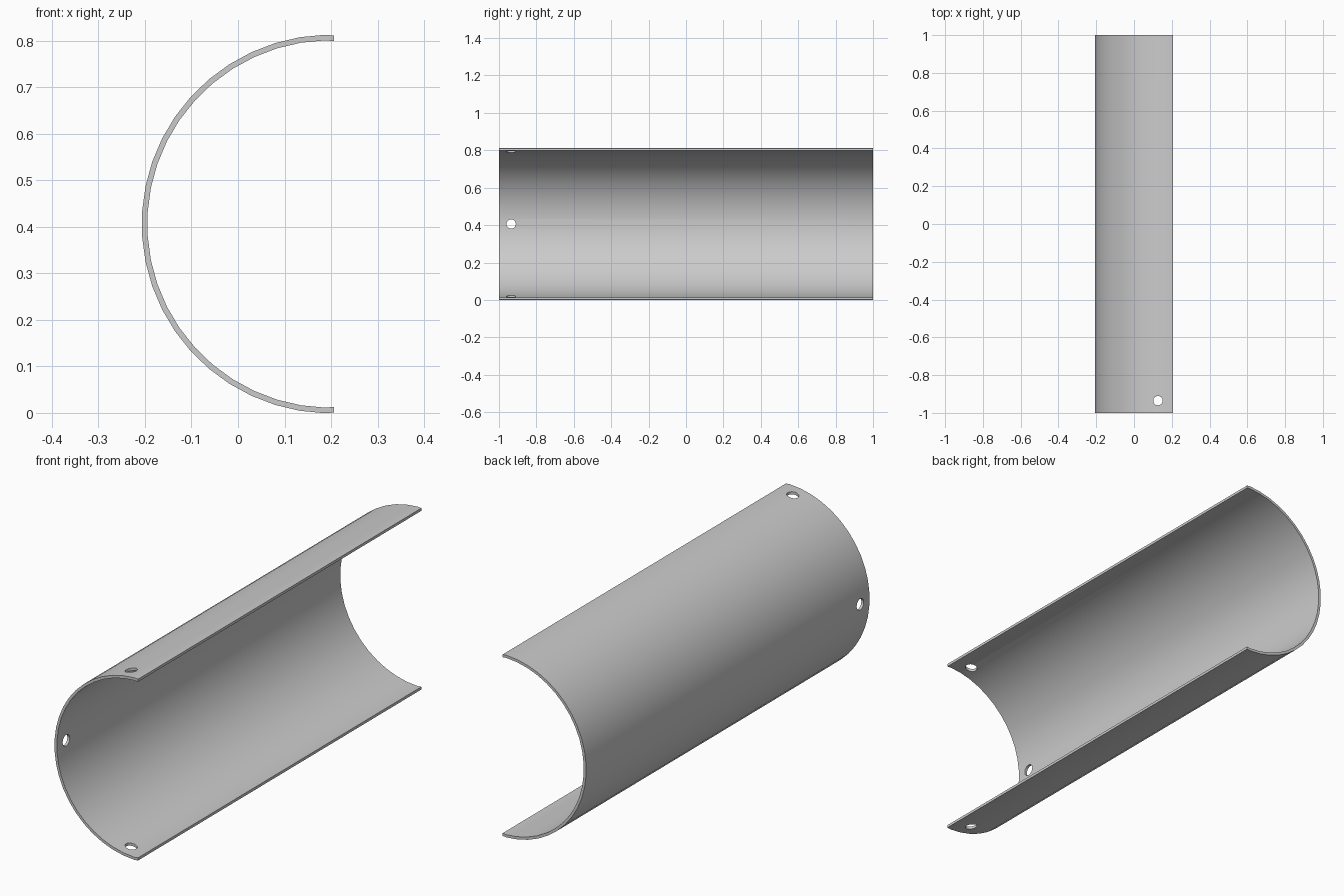
import bpy
import bmesh
from math import radians, sin, cos

if "Cube" in bpy.data.objects:
    bpy.data.objects.remove(bpy.data.objects["Cube"])

OUTER, INNER = 0.407, 0.395
CX, CZ = 0.2, 0.406
LIP_X = 0.206
HOLE_Y, HOLE_R = -0.935, 0.025
SEGMENTS = 23
START = 1.8

# Plain grey for the whole shell
grey = bpy.data.materials.new("plain_grey")
grey.use_nodes = True
colour = (0.6, 0.6, 0.6, 1)
grey.diffuse_color = colour
grey.node_tree.nodes["Principled BSDF"].inputs["Base Color"].default_value = colour


def arc(radius):
    """Half circle opening towards +x, with a short lip at each end."""
    step = (180 - 2 * START) / SEGMENTS
    angles = [radians(START + i * step) for i in range(SEGMENTS + 1)]
    points = [(CX - radius * sin(a), CZ + radius * cos(a)) for a in angles]
    lip = radius - 0.002
    return [(LIP_X, CZ + lip)] + points + [(LIP_X, CZ - lip)]


# Half-pipe shell, lofted from front to back
bm = bmesh.new()
rings = []
for x_z in zip(arc(OUTER), arc(INNER)):
    (xo, zo), (xi, zi) = x_z
    corners = [(xo, -1, zo), (xo, 1, zo), (xi, 1, zi), (xi, -1, zi)]
    rings.append([bm.verts.new(c) for c in corners])
for a, b in zip(rings, rings[1:]):
    for i in range(4):
        j = (i + 1) % 4
        bm.faces.new((a[i], a[j], b[j], b[i]))
bm.faces.new(rings[0])
bm.faces.new(rings[-1])
bmesh.ops.recalc_face_normals(bm, faces=bm.faces)
mesh = bpy.data.meshes.new("half_pipe_shell")
bm.to_mesh(mesh)
bm.free()
shell = bpy.data.objects.new("half_pipe_shell", mesh)
bpy.context.collection.objects.link(shell)
mesh.materials.append(grey)


# Bolt holes: one drill through top and bottom, one through the side wall
def drill(name, location, depth, rotation):
    bpy.ops.mesh.primitive_cylinder_add(vertices=24, radius=HOLE_R, depth=depth,
                                        location=location, rotation=rotation)
    cutter = bpy.context.object
    cutter.name = name
    cutter.data.materials.append(grey)
    cutter.hide_render = True
    cutter.hide_set(True)
    cut = shell.modifiers.new(name, "BOOLEAN")
    cut.operation = "DIFFERENCE"
    cut.solver = "EXACT"
    cut.object = cutter
    return cutter


cutters = [drill("vertical_drill", (0.127, HOLE_Y, CZ), 1.2, (0, 0, 0)),
           drill("side_drill", (CX - OUTER, HOLE_Y, CZ), 0.2, (0, radians(90), 0))]

# Apply the holes and remove the drills
bpy.ops.object.select_all(action="DESELECT")
shell.select_set(True)
bpy.context.view_layer.objects.active = shell
for name in [m.name for m in shell.modifiers]:
    bpy.ops.object.modifier_apply(modifier=name)
for cutter in cutters:
    bpy.data.objects.remove(cutter)

# Smooth curve with crisp rims
bpy.ops.object.shade_smooth_by_angle(angle=radians(30))
